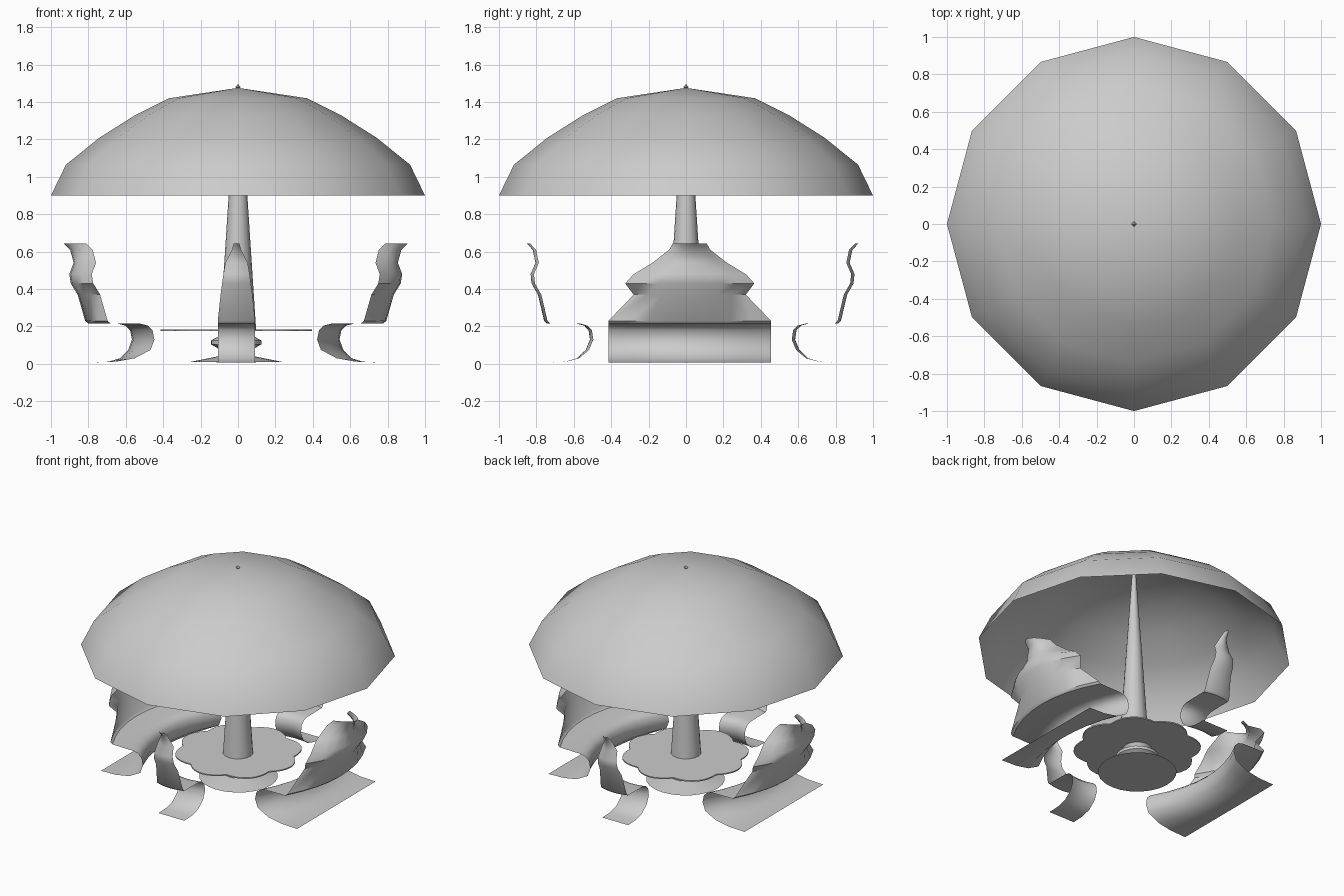
import bpy, bmesh, math
from mathutils import Matrix, Vector

cube = bpy.data.objects.get("Cube")
if cube:
    bpy.data.objects.remove(cube)

gray = bpy.data.materials.new("plain_gray")
gray.use_nodes = True
COLOR = (0.6, 0.6, 0.6, 1)
gray.diffuse_color = COLOR
gray.node_tree.nodes["Principled BSDF"].inputs["Base Color"].default_value = COLOR


def finish(name, bm, angle=30):
    bmesh.ops.remove_doubles(bm, verts=bm.verts, dist=0.0005)
    bmesh.ops.recalc_face_normals(bm, faces=bm.faces)
    mesh = bpy.data.meshes.new(name)
    bm.to_mesh(mesh)
    bm.free()
    obj = bpy.data.objects.new(name, mesh)
    bpy.context.collection.objects.link(obj)
    mesh.materials.append(gray)
    bpy.ops.object.select_all(action="DESELECT")
    obj.select_set(True)
    bpy.context.view_layer.objects.active = obj
    bpy.ops.object.shade_smooth_by_angle(angle=math.radians(angle))
    return obj


def skin(bm, rows):
    """Join rows of points with quads."""
    grid = [[bm.verts.new(p) for p in row] for row in rows]
    for a, b in zip(grid, grid[1:]):
        for i in range(len(a) - 1):
            bm.faces.new((a[i], a[i + 1], b[i + 1], b[i]))


def lathe(name, profile, sides, center=(0, 0), angle=30):
    bm = bmesh.new()
    rows = []
    for r, z in profile:
        rows.append([(center[0] + r * math.cos(math.tau * i / sides),
                      center[1] + r * math.sin(math.tau * i / sides), z)
                     for i in range(sides + 1)])
    skin(bm, rows)
    bmesh.ops.remove_doubles(bm, verts=bm.verts, dist=0.0005)
    bmesh.ops.dissolve_degenerate(bm, edges=bm.edges, dist=0.0005)
    return finish(name, bm, angle)


# Canopy, finial and pole
lathe("canopy", [(1, 0.9), (0.92, 1.065), (0.74, 1.21), (0.55, 1.33),
                 (0.37, 1.42), (0, 1.476)], 12, angle=35)
lathe("finial", [(0, 1.465), (0.015, 1.48), (0, 1.497)], 4)
lathe("pole", [(0.097, 0.18), (0.05, 0.9), (0.012, 1.47)], 16)

# Pedestal below the table
CENTER = (-0.01, 0.02)
lathe("pedestal", [(0, 0.008), (0.25, 0.01), (0.1, 0.04), (0.075, 0.07),
                   (0.135, 0.105), (0.135, 0.125), (0.08, 0.155),
                   (0.095, 0.178)], 24, CENTER)

# Table top with a scalloped edge
bm = bmesh.new()
STEPS = 64
rim = []
for i in range(STEPS):
    t = math.tau * i / STEPS
    r = 0.36 + 0.045 * abs(math.cos(4 * t))
    rim.append((CENTER[0] + r * math.cos(t), CENTER[1] + r * math.sin(t)))
skin(bm, [[(x, y, z) for x, y in rim + rim[:1]] for z in (0.176, 0.184)])
for z in (0.176, 0.184):
    bm.faces.new([bm.verts.new((x, y, z)) for x, y in rim])
finish("table_top", bm)

# Seat strip: distance from the centre and height, from foot to crest
STRIP = [(0.76, 0.008), (0.68, 0.012), (0.62, 0.03), (0.575, 0.075),
         (0.555, 0.13), (0.565, 0.18), (0.59, 0.205), (0.63, 0.215),
         (0.79, 0.217), (0.805, 0.23), (0.845, 0.37), (0.882, 0.43),
         (0.89, 0.48), (0.867, 0.54), (0.885, 0.61), (0.92, 0.645)]
BENCH_BACK = [0.435, 0.3, 0.345, 0.3, 0.2, 0.11, 0.09]
CHAIR_BACK = [0.1, 0.085, 0.077, 0.07, 0.06, 0.025, 0.015]


def seat(name, back, bow, lean, turn, center):
    """A curled sheet whose sides bow inward towards the table."""
    widths = [back[0]] * (len(STRIP) - len(back)) + back
    rows = []
    for k, ((d, z), w) in enumerate(zip(STRIP, widths)):
        curve = bow * min(1, k / 3)
        rows.append([(d - lean * z - curve * (u / 4) ** 2, w * u / 4, z)
                     for u in range(-4, 5)])
    bm = bmesh.new()
    skin(bm, rows)
    place = Matrix.Translation(Vector((*center, 0))) @ Matrix.Rotation(turn, 4, "Z")
    bmesh.ops.transform(bm, matrix=place, verts=bm.verts)
    return finish(name, bm, 40)


# Wide benches on the sides, narrow chairs at the front and back
for side, turn in (("left", 0), ("right", math.pi)):
    seat(side + "_bench", BENCH_BACK, 0.12, 0, turn, (-0.012, 0.02))
for side, turn in (("back", math.pi / 2), ("front", -math.pi / 2)):
    seat(side + "_chair", CHAIR_BACK, 0.018, 0.05, turn, (-0.008, 0.035))
